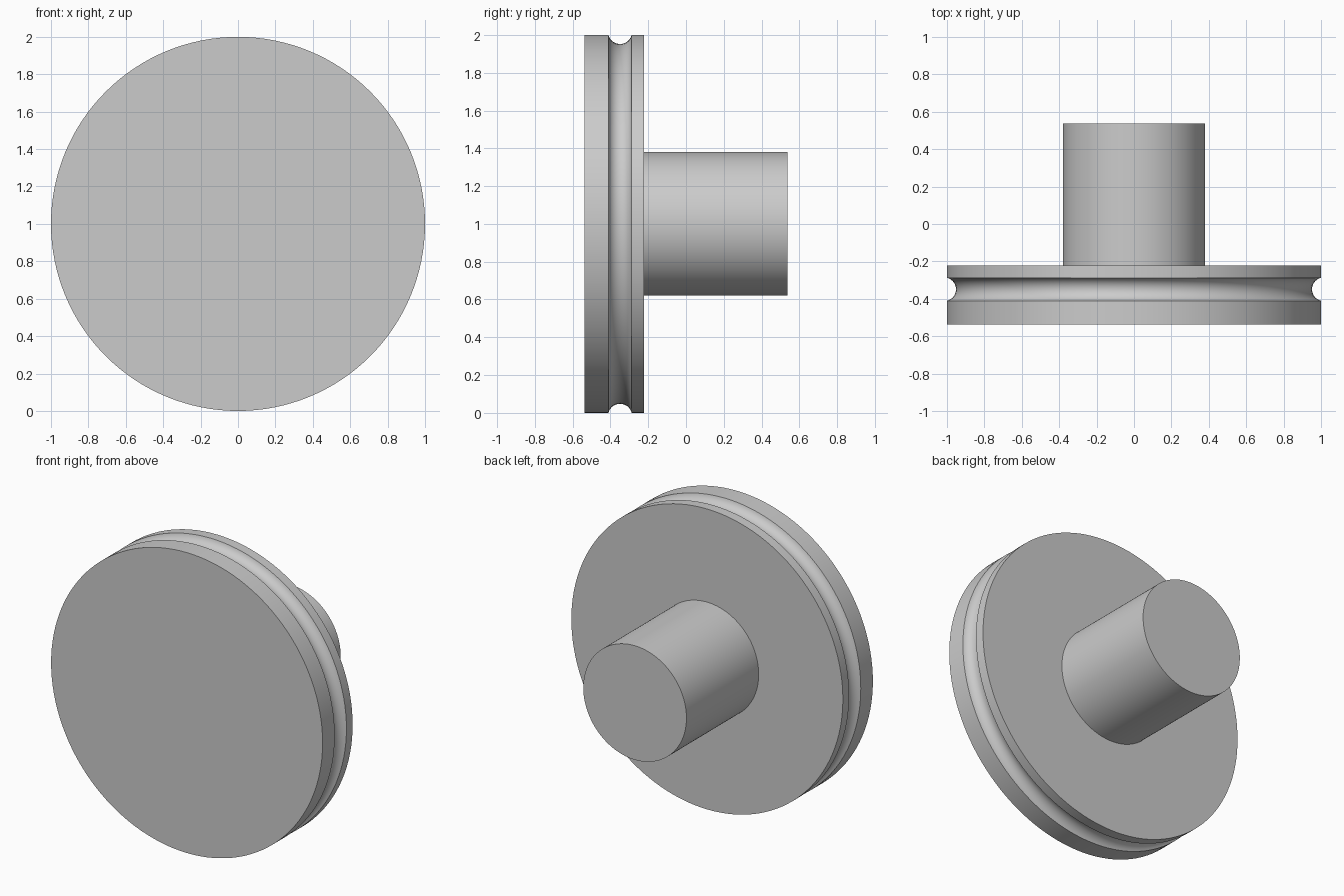
import bpy
import math

SEGMENTS = 128
AXIS_Z = 1.0

cube = bpy.data.objects.get("Cube")
if cube:
    bpy.data.objects.remove(cube, do_unlink=True)

grey = bpy.data.materials.new("plain grey")
grey.use_nodes = True
colour = (0.6, 0.6, 0.6, 1)
grey.diffuse_color = colour
grey.node_tree.nodes["Principled BSDF"].inputs["Base Color"].default_value = colour


def lathe(name, profile):
    """Revolve (radius, y) points about the y axis and cap both ends."""
    verts, faces = [], []
    for radius, y in profile:
        for i in range(SEGMENTS):
            a = math.tau * i / SEGMENTS
            verts.append((radius * math.cos(a), y, AXIS_Z + radius * math.sin(a)))
    for row in range(len(profile) - 1):
        for i in range(SEGMENTS):
            j = (i + 1) % SEGMENTS
            low, high = row * SEGMENTS, (row + 1) * SEGMENTS
            faces.append((low + i, high + i, high + j, low + j))
    faces.append(tuple(range(SEGMENTS)))
    last = (len(profile) - 1) * SEGMENTS
    faces.append(tuple(reversed(range(last, last + SEGMENTS))))
    mesh = bpy.data.meshes.new(name)
    mesh.from_pydata(verts, [], faces)
    mesh.materials.append(grey)
    obj = bpy.data.objects.new(name, mesh)
    bpy.context.collection.objects.link(obj)
    bpy.ops.object.select_all(action="DESELECT")
    obj.select_set(True)
    bpy.context.view_layer.objects.active = obj
    bpy.ops.object.shade_smooth_by_angle(angle=math.radians(30))
    return obj


# Round groove in the rim, from its half width and depth
half_width, depth, groove_y = 0.0615, 0.048, -0.349
groove_radius = (half_width ** 2 + depth ** 2) / (2 * depth)
groove_centre = 1 - depth + groove_radius
sweep = math.asin(half_width / groove_radius)
STEPS = 16
groove = []
for k in range(STEPS + 1):
    t = sweep * (2 * k / STEPS - 1)
    groove.append((groove_centre - groove_radius * math.cos(t),
                   groove_y + groove_radius * math.sin(t)))

# Wheel with the grooved rim
front, back, end = -0.538, -0.222, 0.538
lathe("grooved_wheel", [(1, front)] + groove + [(1, back)])

# Solid shaft, seated slightly into the wheel
lathe("shaft", [(0.38, back - 0.02), (0.38, end)])
